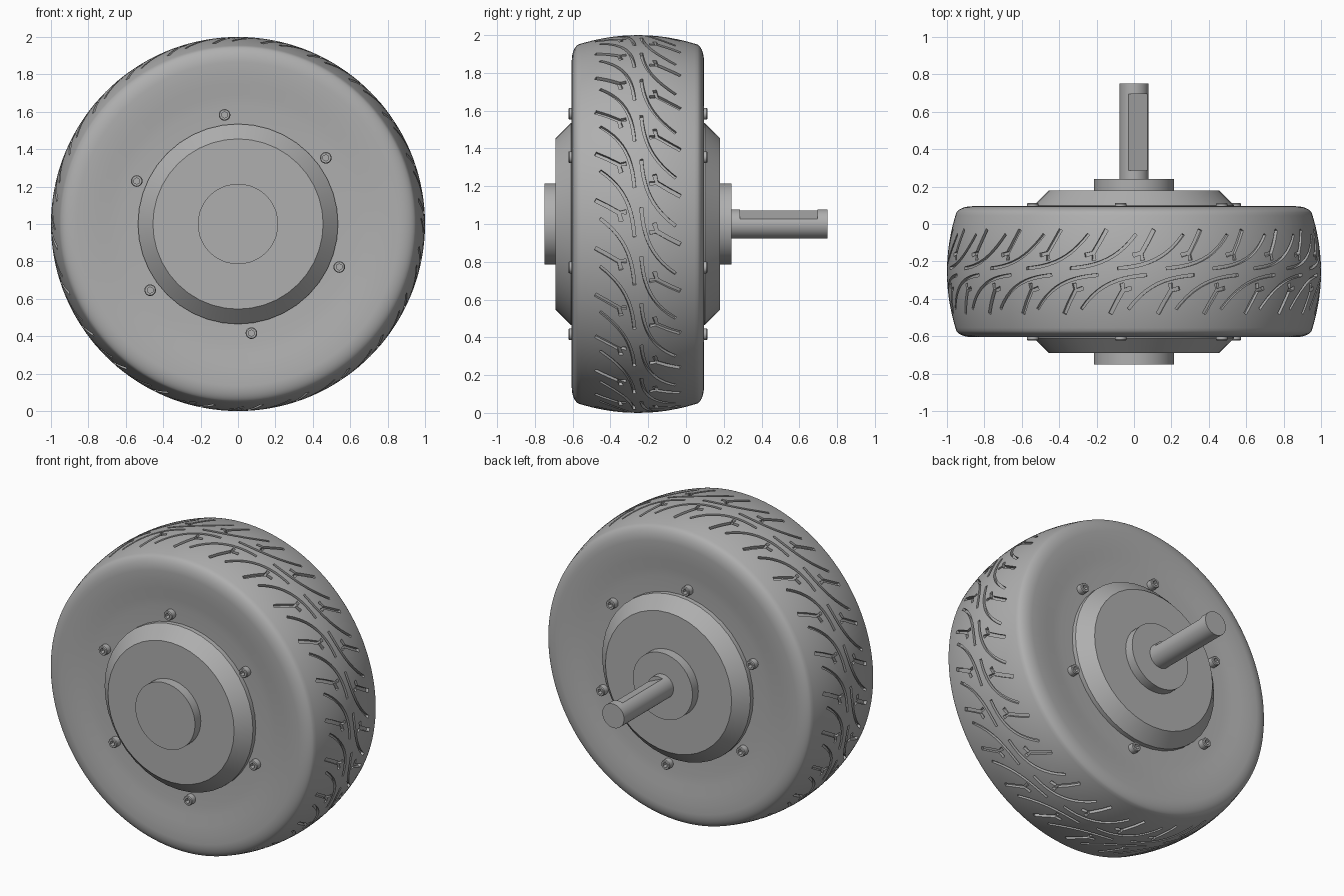
import bpy, bmesh, math
from mathutils import Matrix, Vector
from mathutils.geometry import interpolate_bezier

cube = bpy.data.objects.get("Cube")
if cube:
    bpy.data.objects.remove(cube, do_unlink=True)

MID = -0.255           # y of the wheel's middle plane
AXLE = Vector((0, MID, 1))
PITCHES = 24           # tread repeats around the tyre
GROOVE_DEPTH = 0.02

grey = bpy.data.materials.new("plain_grey")
grey.use_nodes = True
grey.diffuse_color = (0.43, 0.43, 0.43, 1)
for node in grey.node_tree.nodes:
    if node.type == 'BSDF_PRINCIPLED':
        node.inputs["Base Color"].default_value = grey.diffuse_color


def finish(bm, name):
    bmesh.ops.recalc_face_normals(bm, faces=bm.faces)
    mesh = bpy.data.meshes.new(name)
    bm.to_mesh(mesh)
    bm.free()
    mesh.materials.append(grey)
    obj = bpy.data.objects.new(name, mesh)
    bpy.context.collection.objects.link(obj)
    return obj


def activate(obj):
    bpy.ops.object.select_all(action='DESELECT')
    obj.select_set(True)
    bpy.context.view_layer.objects.active = obj


def smooth(obj, degrees=30):
    activate(obj)
    bpy.ops.object.shade_smooth_by_angle(angle=math.radians(degrees))


def lathe(name, profile, segments, centre):
    """Turn a closed (radius, y) profile around the y axis."""
    bm = bmesh.new()
    rings = []
    for i in range(segments):
        a = 2 * math.pi * i / segments
        rings.append([bm.verts.new(centre + Vector((r * math.sin(a), y, r * math.cos(a))))
                      for r, y in profile])
    n = len(profile)
    for i in range(segments):
        here, there = rings[i], rings[(i + 1) % segments]
        for j in range(n):
            k = (j + 1) % n
            if profile[j][0] or profile[k][0]:
                bm.faces.new((here[j], here[k], there[k], there[j]))
    bmesh.ops.remove_doubles(bm, verts=bm.verts, dist=1e-5)
    return finish(bm, name)


def cut(obj, cutter):
    cutter.hide_render = True
    mod = obj.modifiers.new("cut", 'BOOLEAN')
    mod.operation = 'DIFFERENCE'
    mod.solver = 'EXACT'
    mod.object = cutter
    activate(obj)
    bpy.context.view_layer.update()
    bpy.ops.object.modifier_apply(modifier=mod.name)
    bpy.data.objects.remove(cutter, do_unlink=True)


# Tyre: crowned tread, rounded shoulders, slightly dished sidewalls
def crown(t):
    return 1 - 0.5 * t * t


half = [(crown(0.03 * i), 0.03 * i) for i in range(11)]
for i in range(1, 9):
    a = math.radians(10 + 10 * i)
    half.append((0.865 + 0.09 * math.cos(a), 0.30 + 0.05 * math.sin(a)))
half += [(0.81, 0.348), (0.75, 0.342), (0.69, 0.334), (0.63, 0.328), (0.5, 0.325)]
tyre = lathe("tyre", [(r, -t) for r, t in reversed(half[1:])] + half, 144, AXLE)


# Tread grooves: strips that follow the crown, given in (around, across) lengths
def add_strip(bm, path, width, phase, flip):
    sections = []
    for i, p in enumerate(path):
        along = (path[min(i + 1, len(path) - 1)] - path[max(i - 1, 0)]).normalized()
        side = Vector((-along.y, along.x)) * width / 2
        section = []
        for q, outer in ((p - side, 0), (p + side, 0), (p + side, 1), (p - side, 1)):
            a, t = q.x * flip + phase, q.y * flip
            r = 1.04 if outer else crown(t) - GROOVE_DEPTH
            section.append(bm.verts.new(AXLE + Vector((r * math.sin(a), t, r * math.cos(a)))))
        sections.append(section)
    for s0, s1 in zip(sections, sections[1:]):
        for j in range(4):
            k = (j + 1) % 4
            bm.faces.new((s0[j], s0[k], s1[k], s1[j]))
    bm.faces.new(sections[0])
    bm.faces.new(sections[-1])


def points(*pairs):
    return [Vector(p) for p in pairs]


sweep = [p.to_2d() for p in interpolate_bezier(
    Vector((0.10, 0.20, 0)), Vector((0.0, 0.07, 0)),
    Vector((-0.10, 0.03, 0)), Vector((-0.26, 0.018, 0)), 11)]
stem = points((0.20, 0.225), (0.165, 0.16), (0.13, 0.10))
arms = points((0.085, 0.088), (0.13, 0.10), (0.135, 0.062))

for strips in (((sweep, 0.016), (stem, 0.022)), ((arms, 0.022),)):
    bm = bmesh.new()
    for i in range(PITCHES):
        turn = 2 * math.pi * i / PITCHES
        for flip, offset in ((1, -0.09), (-1, 0.07)):
            for path, width in strips:
                add_strip(bm, path, width, turn + offset, flip)
    cut(tyre, finish(bm, "groove_cutter"))
smooth(tyre)

# Motor hub: two bevelled covers, each with a round boss
cover = [(0.535, 0.355), (0.455, 0.435), (0.215, 0.435), (0.215, 0.495), (0, 0.495)]
hub = lathe("motor_hub", [(r, -t) for r, t in reversed(cover)] + cover, 40, AXLE)
smooth(hub)

# Axle shaft with a flat milled on one side
shaft = lathe("axle_shaft", [(0, 0.2), (0.078, 0.2), (0.078, 0.75), (0, 0.75)], 48,
              Vector((0, 0, 1)))
bm = bmesh.new()
bmesh.ops.create_cube(bm, size=1, matrix=(
    Matrix.Translation((0, 0.49, 1)) @ Matrix.Rotation(math.radians(-66.4), 4, 'Y')
    @ Matrix.Translation((0.104, 0, 0)) @ Matrix.Diagonal((0.1, 0.41, 0.3, 1))))
cut(shaft, finish(bm, "flat_cutter"))
smooth(shaft)

# Socket-head bolts, six on each side
bolt = lathe("bolt", [(0, 0.29), (0.031, 0.29), (0.031, 0.363), (0.027, 0.368), (0, 0.368)],
             20, Vector())
socket = lathe("socket_cutter", [(0, 0.34), (0.017, 0.34), (0.017, 0.4), (0, 0.4)], 6, Vector())
cut(bolt, socket)
smooth(bolt)
for side, label in ((1, "back"), (-1, "front")):
    for i in range(6):
        a = math.radians(97 + 60 * i)
        obj = bpy.data.objects.new(f"{label}_bolt_{i + 1}", bolt.data)
        obj.location = AXLE + Vector((0.588 * math.cos(a), 0, 0.588 * math.sin(a)))
        if side < 0:
            obj.rotation_euler.z = math.pi
        bpy.context.collection.objects.link(obj)
bpy.data.objects.remove(bolt, do_unlink=True)
